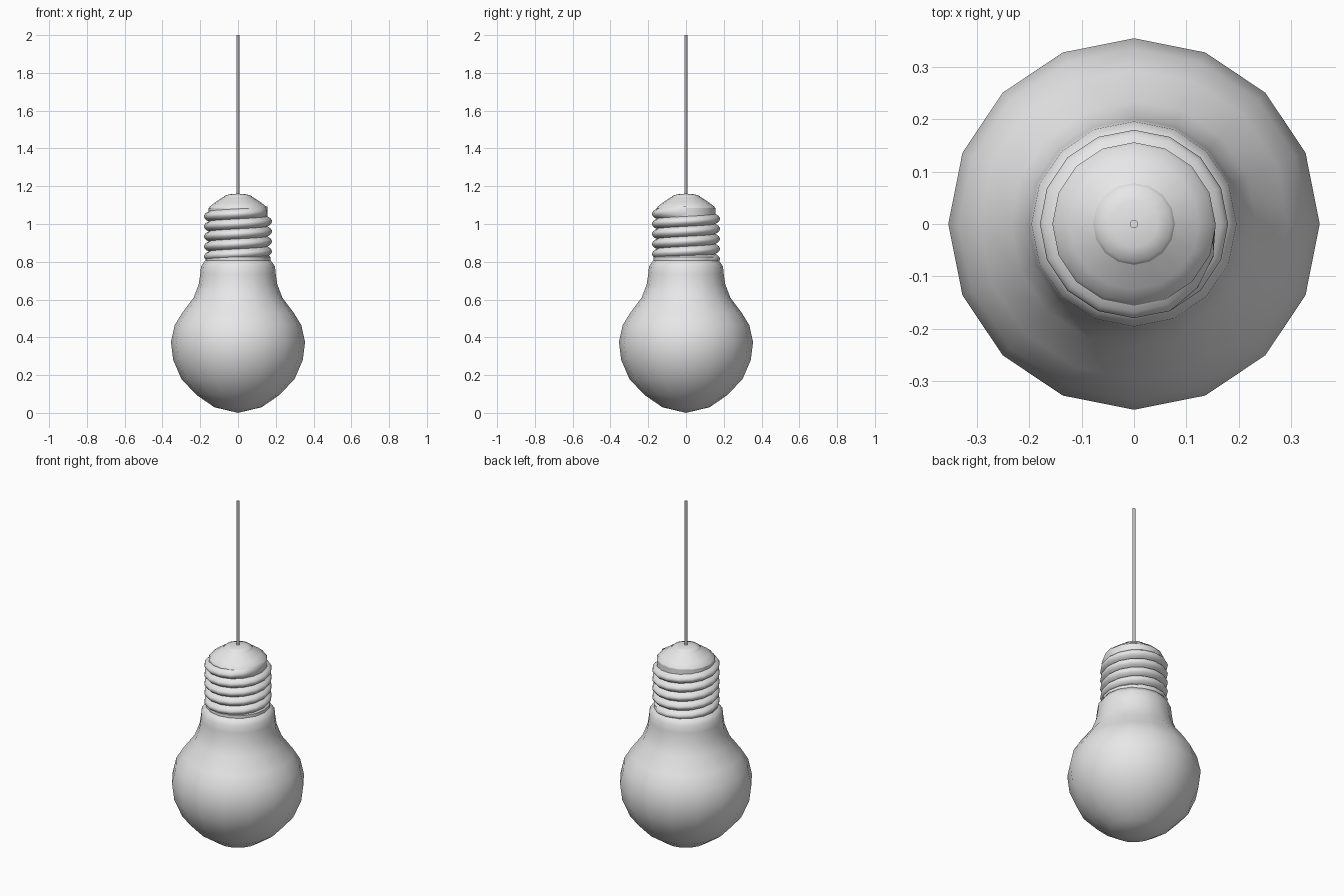
import bpy, math

cube = bpy.data.objects.get("Cube")
if cube:
    bpy.data.objects.remove(cube)

grey = bpy.data.materials.new("plain_grey")
grey.use_nodes = True
grey.diffuse_color = (0.8, 0.8, 0.8, 1)
grey.node_tree.nodes["Principled BSDF"].inputs["Base Color"].default_value = (0.8, 0.8, 0.8, 1)

SIDES = 16


def add_mesh(name, verts, faces, sharp=45):
    mesh = bpy.data.meshes.new(name)
    mesh.from_pydata(verts, [], faces)
    mesh.materials.append(grey)
    mesh.shade_smooth()
    mesh.set_sharp_from_angle(angle=math.radians(sharp))
    obj = bpy.data.objects.new(name, mesh)
    bpy.context.collection.objects.link(obj)
    return obj


def lathe(name, profile, sides=SIDES, sharp=45):
    """Spin (radius, height) points, listed bottom to top; radius 0 makes a pole."""
    verts, rings, faces = [], [], []
    for r, z in profile:
        count = sides if r > 0 else 1
        rings.append([len(verts) + i for i in range(count)])
        for i in range(count):
            a = math.tau * i / sides
            verts.append((r * math.cos(a), r * math.sin(a), z))
    for low, high in zip(rings, rings[1:]):
        for i in range(sides):
            j = (i + 1) % sides
            if len(low) == 1:
                faces.append((low[0], high[j], high[i]))
            elif len(high) == 1:
                faces.append((low[i], low[j], high[0]))
            else:
                faces.append((low[i], low[j], high[j], high[i]))
    return add_mesh(name, verts, faces, sharp)


def screw_thread(name, core, depth, z_start, pitch, turns, rows=8):
    """Rounded ridge that climbs round the core and fades out at both ends."""
    verts, faces = [], []
    steps = SIDES * turns
    for s in range(steps + 1):
        a = math.tau * s / SIDES
        fade = min(1, s / 3, (steps - s) / 3)
        for j in range(rows + 1):
            t = j / rows
            r = core + depth * fade * math.sin(math.pi * t) ** 0.8
            z = z_start + pitch * (s / SIDES + t - 0.5)
            verts.append((r * math.cos(a), r * math.sin(a), z))
    w = rows + 1
    for s in range(steps):
        for j in range(rows):
            k = s * w + j
            faces.append((k, k + w, k + w + 1, k + 1))
    return add_mesh(name, verts, faces, 70)


# Glass bulb with its shoulder
lathe("glass_bulb", [
    (0, 0), (0.125, 0.03), (0.22, 0.095), (0.3, 0.18), (0.343, 0.28),
    (0.355, 0.376), (0.335, 0.465), (0.295, 0.53), (0.235, 0.61),
    (0.208, 0.68), (0.2, 0.735), (0.196, 0.775), (0.173, 0.808), (0.15, 0.81)], sharp=80)

# Metal collar, core and shoulder of the screw base
lathe("base_collar", [(0.165, 0.8), (0.172, 0.806), (0.172, 0.825), (0.156, 0.84)])
lathe("screw_core", [(0.156, 0.81), (0.156, 1.085)])
lathe("base_shoulder", [(0.156, 1.08), (0.15, 1.092), (0.125, 1.112), (0.078, 1.143)])
screw_thread("screw_thread", 0.156, 0.024, 0.802, 0.053, 5)

# Contact button and hanging wire
lathe("contact_button", [(0.078, 1.14), (0.072, 1.149), (0.045, 1.157), (0, 1.161)])
lathe("hanging_wire", [(0, 1.15), (0.008, 1.15), (0.008, 2), (0, 2)], sides=8)
